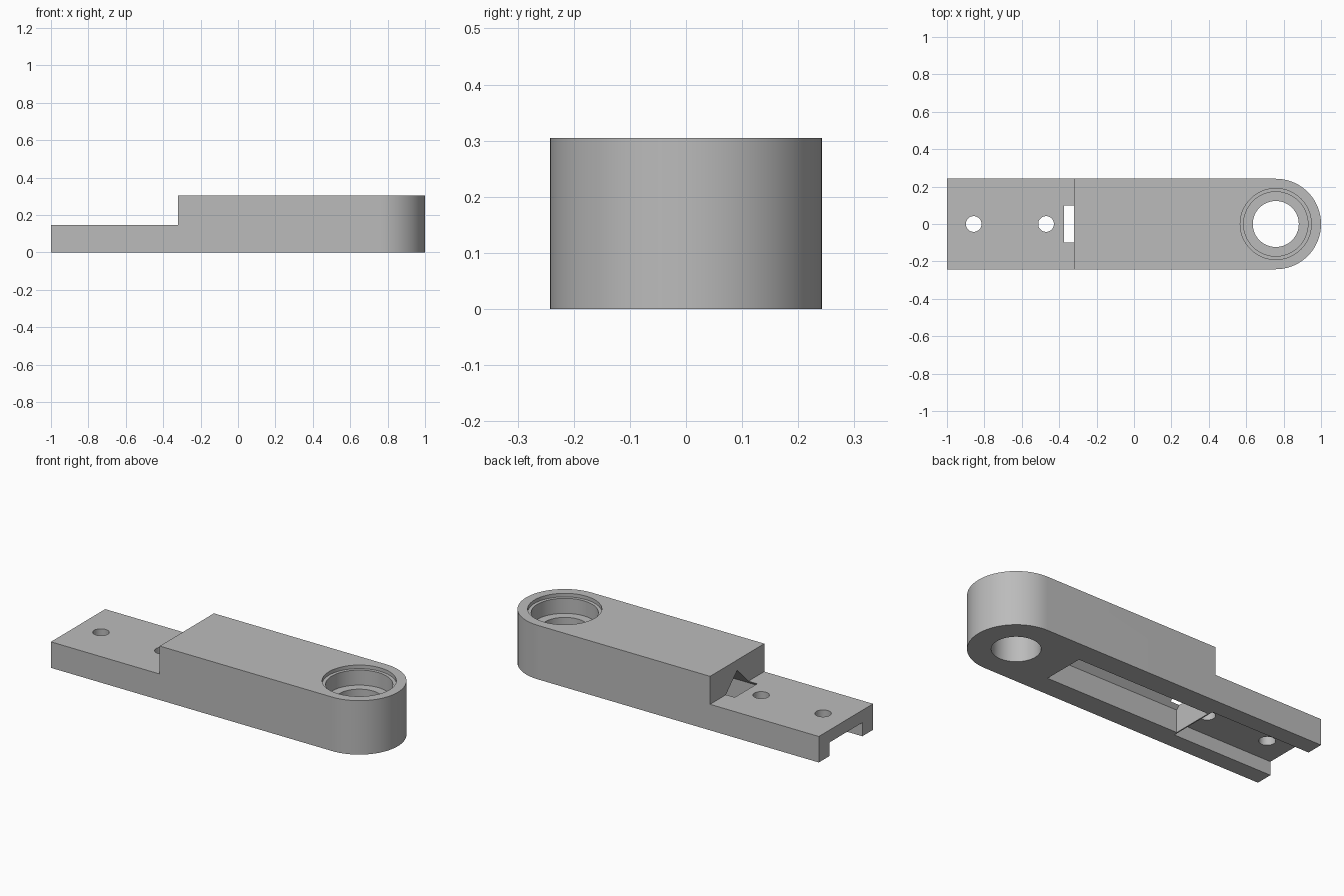
import bpy
import math

cube = bpy.data.objects.get("Cube")
if cube:
    bpy.data.objects.remove(cube, do_unlink=True)

HALF = 0.242            # half width and radius of the rounded end
BORE_X = 1 - HALF
TOP, LOW = 0.305, 0.147

grey = bpy.data.materials.new("plain_grey")
grey.use_nodes = True
grey.diffuse_color = (0.5, 0.5, 0.5, 1)
grey.node_tree.nodes["Principled BSDF"].inputs["Base Color"].default_value = (0.5, 0.5, 0.5, 1)


def prism(name, profile, start, end, place):
    """Sweep a closed 2D profile from start to end; place maps (a, b, t) to xyz."""
    n = len(profile)
    verts = [place(a, b, t) for t in (start, end) for a, b in profile]
    faces = [tuple(range(n))[::-1], tuple(range(n, 2 * n))]
    faces += [(i, (i + 1) % n, n + (i + 1) % n, n + i) for i in range(n)]
    mesh = bpy.data.meshes.new(name)
    mesh.from_pydata(verts, [], faces)
    mesh.materials.append(grey)
    obj = bpy.data.objects.new(name, mesh)
    bpy.context.collection.objects.link(obj)
    return obj


def upright(a, b, t):
    return (a, b, t)


def lengthwise(a, b, t):
    return (t, a, b)


def disc(x, radius, n):
    return [(x + radius * math.cos(2 * math.pi * i / n),
             radius * math.sin(2 * math.pi * i / n)) for i in range(n)]


def rect(a0, a1, b0, b1):
    return [(a0, b0), (a1, b0), (a1, b1), (a0, b1)]


# Body with one rounded end
arc = [(BORE_X + HALF * math.cos(t), HALF * math.sin(t))
       for t in (math.pi * (i / 48 - 0.5) for i in range(49))]
body = prism("arm_body", arc + [(-1, HALF), (-1, -HALF)], 0, TOP, upright)

# Channel with a gabled roof under the thick part
gable = [(-0.12, -0.1), (0.12, -0.1), (0.12, 0.127), (0, 0.247), (-0.12, 0.127)]

cutters = [
    prism("step_cutter", rect(-1.2, -0.32, -0.5, 0.5), LOW, 0.5, upright),
    prism("gabled_channel_cutter", gable, -0.375, 0.455, lengthwise),
    prism("shallow_channel_cutter", rect(-0.146, 0.146, -0.1, 0.077), -1.2, -0.382, lengthwise),
    prism("rim_cutter", disc(BORE_X, 0.19, 96), 0.285, 0.5, upright),
    prism("pocket_cutter", disc(BORE_X, 0.172, 96), 0.2, 0.5, upright),
    prism("bore_cutter", disc(BORE_X, 0.123, 96), -0.1, 0.5, upright),
]
for x in (-0.857, -0.47):
    cutters.append(prism("screw_hole_cutter", disc(x, 0.042, 48), -0.1, 0.5, upright))

# Cut every recess, then discard the cutters
bpy.ops.object.select_all(action="DESELECT")
bpy.context.view_layer.objects.active = body
body.select_set(True)
for cutter in cutters:
    cutter.hide_render = True
    mod = body.modifiers.new(cutter.name, "BOOLEAN")
    mod.operation = "DIFFERENCE"
    mod.solver = "EXACT"
    mod.object = cutter
    bpy.ops.object.modifier_apply(modifier=mod.name)
    bpy.data.objects.remove(cutter, do_unlink=True)

bpy.ops.object.shade_smooth_by_angle(angle=math.radians(25))
